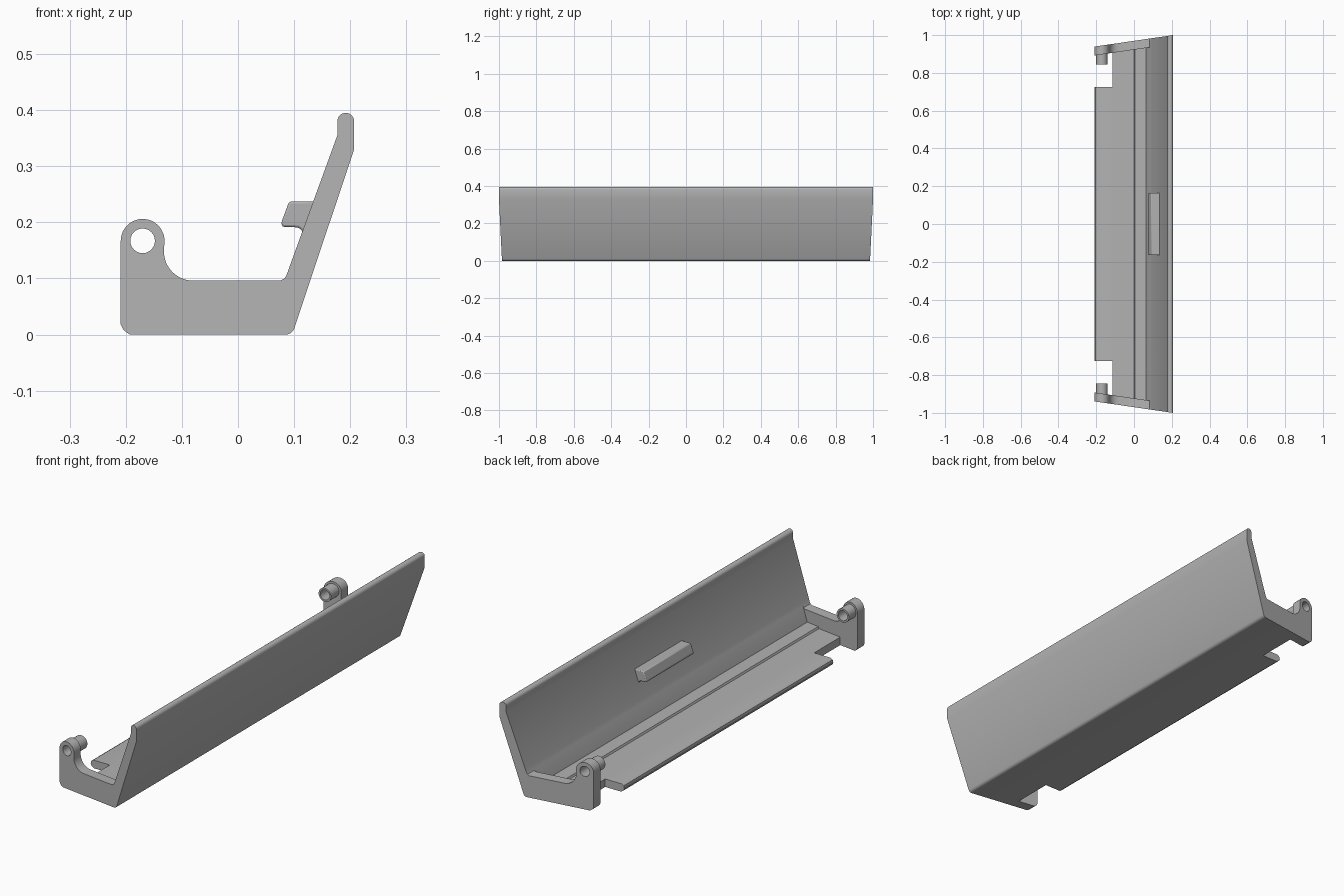
import bpy, bmesh
from math import sin, cos, radians, pi

cube = bpy.data.objects.get("Cube")
if cube:
    bpy.data.objects.remove(cube, do_unlink=True)

grey = bpy.data.materials.new("plain grey")
grey.use_nodes = True
grey.diffuse_color = (0.45, 0.45, 0.45, 1)
grey.node_tree.nodes["Principled BSDF"].inputs["Base Color"].default_value = grey.diffuse_color


def outer(x):
    """Half length of the tray, tapering with x."""
    return 0.9698 + 0.146 * x


def inner(x):
    """Inner face of the end plates."""
    return outer(x) - 0.047


def arc(cx, cz, r, a0, a1, n):
    angles = [radians(a0 + (a1 - a0) * i / n) for i in range(n + 1)]
    return [(cx + r * cos(a), cz + r * sin(a)) for a in angles]


def prism(name, profile, y_low, y_high):
    """Extrude an xz profile between two end faces given as functions of x."""
    bm = bmesh.new()
    a = [bm.verts.new((x, y_low(x), z)) for x, z in profile]
    b = [bm.verts.new((x, y_high(x), z)) for x, z in profile]
    bm.faces.new(a)
    bm.faces.new(b[::-1])
    n = len(profile)
    for i in range(n):
        j = (i + 1) % n
        bm.faces.new((a[j], a[i], b[i], b[j]))
    bmesh.ops.recalc_face_normals(bm, faces=bm.faces)
    mesh = bpy.data.meshes.new(name)
    bm.to_mesh(mesh)
    bm.free()
    mesh.materials.append(grey)
    ob = bpy.data.objects.new(name, mesh)
    bpy.context.collection.objects.link(ob)
    return ob


def activate(ob):
    bpy.ops.object.select_all(action='DESELECT')
    ob.select_set(True)
    bpy.context.view_layer.objects.active = ob


def combine(target, tool, operation):
    """Apply a boolean and remove its tool."""
    mod = target.modifiers.new("combine", 'BOOLEAN')
    mod.operation = operation
    mod.solver = 'EXACT'
    mod.object = tool
    activate(target)
    bpy.ops.object.modifier_apply(modifier=mod.name)
    bpy.data.objects.remove(tool, do_unlink=True)


# Full side silhouette: hinge eye, end plate and sloping wall
eye_x, eye_z = -0.17, 0.167
silhouette = [(-0.209, 0.018), (-0.204, 0.008), (-0.193, 0)]
silhouette += arc(0.085, 0.016, 0.016, -90, -18, 5)
silhouette += [(0.207, 0.33)]
silhouette += arc(0.192, 0.38, 0.015, 0, 180, 12)
silhouette += [(0.177, 0.355), (0.0915, 0.12), (0.087, 0.107), (0.083, 0.1), (0.075, 0.096)]
silhouette += arc(-0.08, 0.148, 0.052, 270, 180, 12)
silhouette += arc(eye_x, eye_z, 0.039, 0, 180, 24)
tray = prism("tray", silhouette, lambda x: -outer(x), outer)

# Hollow between the end plates, leaving a stepped floor with a rounded lip
hollow = [(-0.3, 0.018), (-0.207, 0.018), (-0.205, 0.029), (-0.195, 0.035),
          (0, 0.035), (0.004, 0.043), (0.0635, 0.043), (0.0915, 0.12),
          (0.05, 0.25), (-0.3, 0.3)]
combine(tray, prism("hollow", hollow, lambda x: -inner(x), inner), 'DIFFERENCE')

# Floor notches and hinge bosses at both ends
notch = [(-0.3, -0.1), (-0.115, -0.1), (-0.115, 0.06), (-0.3, 0.06)]
boss = arc(eye_x, eye_z, 0.03, 0, 345, 23)
for side in (1, -1):
    combine(tray, prism("notch", notch, lambda x: side * 0.725,
                        lambda x: side * inner(x)), 'DIFFERENCE')
    combine(tray, prism("boss", boss, lambda x: side * 0.845,
                        lambda x: side * 0.92), 'UNION')

# Pin hole through both hinges
pin_hole = arc(eye_x, eye_z, 0.022, 0, 345, 23)
combine(tray, prism("pin_hole", pin_hole, lambda x: -1.2, lambda x: 1.2), 'DIFFERENCE')

# Catch on the inside of the wall
catch = [(0.14, 0.237), (0.091, 0.237), (0.077, 0.199), (0.079, 0.192),
         (0.107, 0.191), (0.113, 0.187), (0.117, 0.178), (0.14, 0.178)]
latch = prism("latch", catch, lambda x: -0.165, lambda x: 0.165)
bevel = latch.modifiers.new("soft edges", 'BEVEL')
bevel.width = 0.004
bevel.segments = 2
bevel.limit_method = 'ANGLE'

for part in (tray, latch):
    activate(part)
    bpy.ops.object.shade_smooth_by_angle(angle=radians(32))
